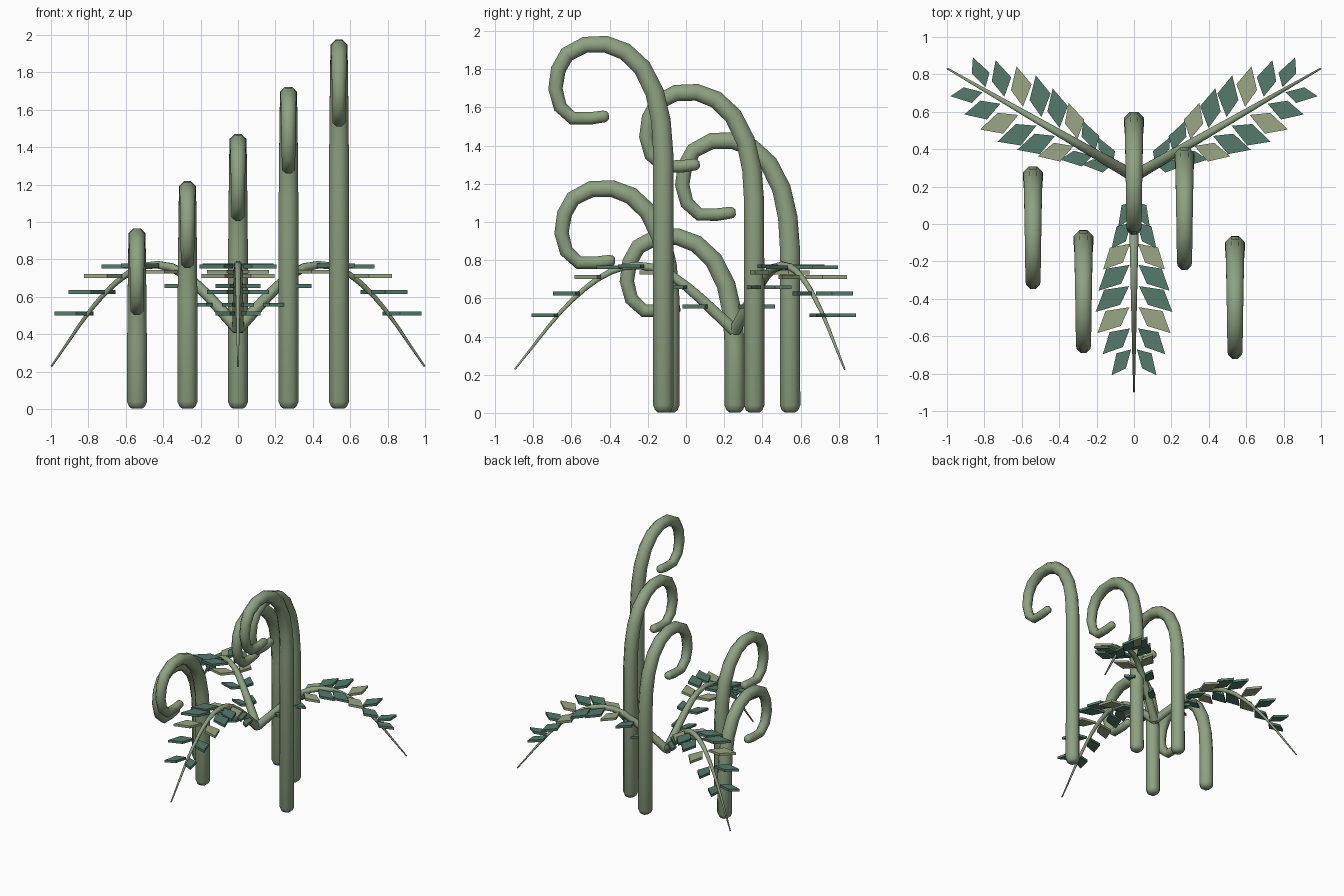
import bpy
import bmesh
from math import sin, cos, pi, radians
from mathutils import Vector

if "Cube" in bpy.data.objects:
    bpy.data.objects.remove(bpy.data.objects["Cube"], do_unlink=True)


def make_material(name, rgb):
    mat = bpy.data.materials.new(name)
    mat.use_nodes = True
    color = (*rgb, 1.0)
    mat.diffuse_color = color
    bsdf = mat.node_tree.nodes["Principled BSDF"]
    bsdf.inputs["Base Color"].default_value = color
    bsdf.inputs["Roughness"].default_value = 0.8
    return mat


STEM = make_material("sage green", (0.27, 0.36, 0.22))
PALE = make_material("pale sage", (0.32, 0.38, 0.23))
TEAL = make_material("dark teal green", (0.09, 0.195, 0.147))
UP = Vector((0, 0, 1))


def finish(bm, name, materials, smooth):
    bmesh.ops.recalc_face_normals(bm, faces=bm.faces)
    mesh = bpy.data.meshes.new(name)
    bm.to_mesh(mesh)
    bm.free()
    obj = bpy.data.objects.new(name, mesh)
    bpy.context.collection.objects.link(obj)
    for mat in materials:
        mesh.materials.append(mat)
    if smooth:
        bpy.ops.object.select_all(action="DESELECT")
        obj.select_set(True)
        bpy.context.view_layer.objects.active = obj
        bpy.ops.object.shade_smooth_by_angle(angle=radians(50))
    return obj


def tube(name, origin, heading, path, sides=8):
    """Sweep a ring along (distance, height, radius) points in a vertical plane."""
    bm = bmesh.new()
    across = heading.cross(UP)
    centres = [origin + heading * d + UP * z for d, z, r in path]
    rings = []
    for i, centre in enumerate(centres):
        tangent = centres[min(i + 1, len(path) - 1)] - centres[max(i - 1, 0)]
        normal = tangent.normalized().cross(across)
        radius = path[i][2]
        angles = [2 * pi * (k + 0.5) / sides for k in range(sides)]
        rings.append([bm.verts.new(centre + radius * (across * cos(a) + normal * sin(a)))
                      for a in angles])
    for low, high in zip(rings, rings[1:]):
        for k in range(sides):
            n = (k + 1) % sides
            bm.faces.new((low[k], low[n], high[n], high[k]))
    bm.faces.new(rings[0])
    bm.faces.new(rings[-1])
    return finish(bm, name, [STEM], True)


# Curled stems: shared crook shape, heights measured down from the top
CROOK = [(0, -.62), (.012, -.45), (.045, -.30), (.11, -.17), (.20, -.085),
         (.30, -.047), (.41, -.05), (.505, -.10), (.55, -.18), (.565, -.28),
         (.54, -.375), (.475, -.435), (.38, -.435), (.31, -.425)]
FRONT = Vector((0, -1, 0))
stem_bases = [.255, -.087, .545, .357, -.119]
for i, base_y in enumerate(stem_bases):
    top = 0.97 + 0.252 * i
    path = [(0, 0.002, .03), (0, .015, .047), (0, .04, .058)]
    for k, (d, dz) in enumerate(CROOK):
        path.append((d, top + dz, .057 - .0018 * k))
    path += [(.295, top - .424, .028), (.285, top - .423, .015)]
    tube(f"curled_stem_{i + 1}", Vector((0.27 * (i - 2), base_y, 0)), FRONT, path)

# Arching fronds: three around one centre
ARCH = [(0, .43), (.09, .515), (.18, .60), (.25, .66), (.33, .72), (.41, .758),
        (.50, .772), (.58, .765), (.65, .74), (.72, .70), (.78, .655),
        (.85, .592), (.91, .53), (.98, .447), (1.05, .357), (1.152, .228)]
LEAF_SPANS = [.085, .12, .165, .19, .205, .195, .167, .12]
CENTRE = Vector((0, .255, 0))


def arch_height(d):
    for (d0, z0), (d1, z1) in zip(ARCH, ARCH[1:]):
        if d <= d1:
            return z0 + (z1 - z0) * (d - d0) / (d1 - d0)
    return ARCH[-1][1]


def add_leaf(bm, heading, side, start, span, z, index):
    """A slanted four-sided plate pointing outward and toward the tip."""
    outline = [(0, .13 * span), (.10, .36 * span), (.138, span), (.02, .78 * span)]
    layers = []
    for h in (-.01, .01):
        layers.append([bm.verts.new(CENTRE + heading * (start + d) + side * s + UP * (z + h))
                       for d, s in outline])
    low, high = layers
    faces = [bm.faces.new(low), bm.faces.new(high)]
    for k in range(4):
        n = (k + 1) % 4
        faces.append(bm.faces.new((low[k], low[n], high[n], high[k])))
    for face in faces:
        face.material_index = index


for name, angle in (("front", -90), ("back_left", 30), ("back_right", 150)):
    heading = Vector((cos(radians(angle)), sin(radians(angle)), 0))
    path = [(d, z, .034 - .029 * d / 1.15) for d, z in ARCH]
    tube(f"{name}_frond_stalk", CENTRE, heading, path)

    # Paired leaflets, every third pair pale
    bm = bmesh.new()
    for i, span in enumerate(LEAF_SPANS):
        start = .135 + .113 * i
        for sign in (-1, 1):
            add_leaf(bm, heading, heading.cross(UP) * sign, start, span,
                     arch_height(start), 1 if i % 3 == 2 else 0)
    finish(bm, f"{name}_frond_leaflets", [TEAL, PALE], False)
